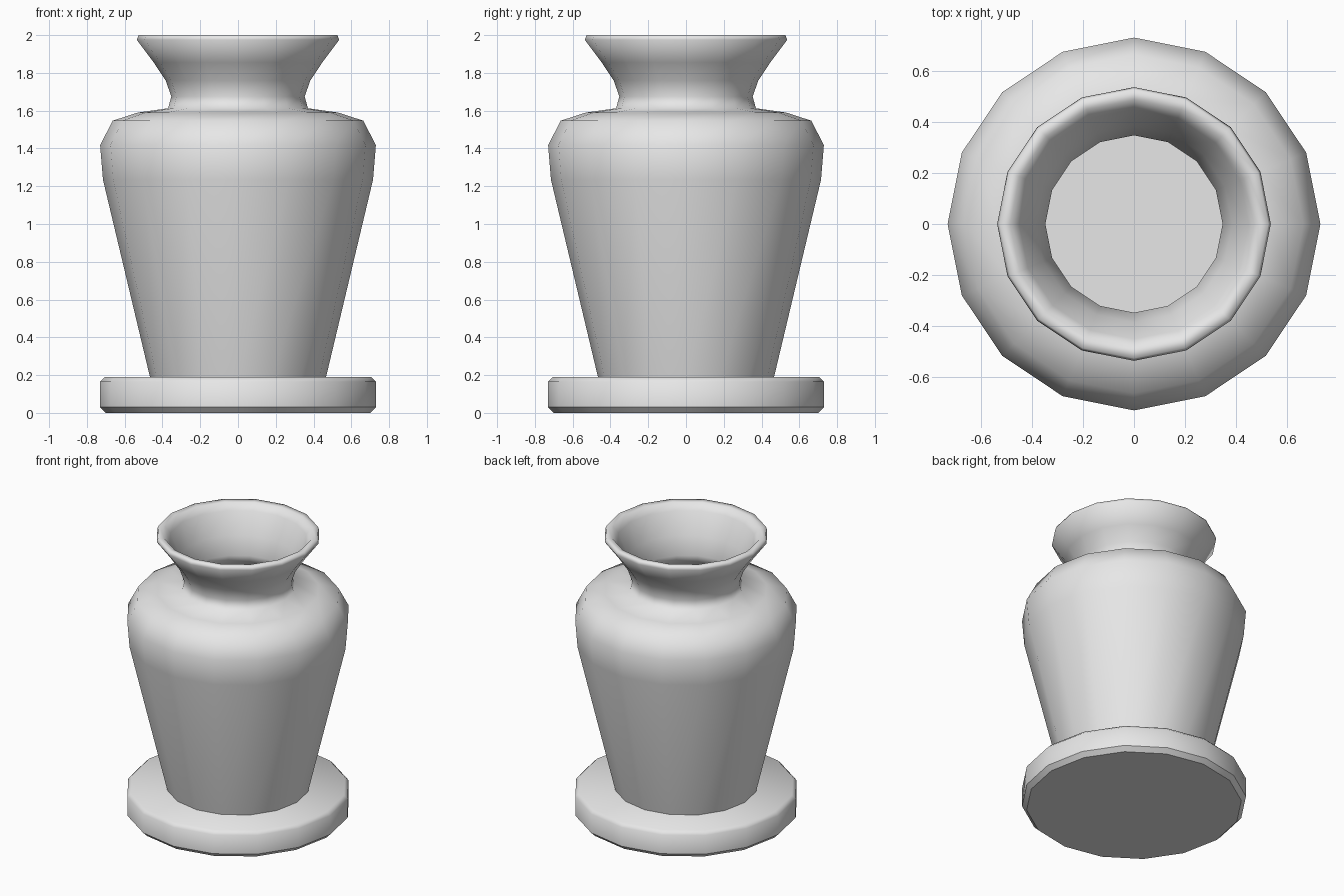
import bpy
import bmesh
from math import cos, sin, tau

cube = bpy.data.objects.get("Cube")
if cube:
    bpy.data.objects.remove(cube, do_unlink=True)

SIDES = 16

# Single clay colour
clay = bpy.data.materials.new("light grey clay")
clay.use_nodes = True
clay.diffuse_color = (0.8, 0.8, 0.8, 1)
clay.node_tree.nodes["Principled BSDF"].inputs["Base Color"].default_value = (0.8, 0.8, 0.8, 1)


def lathe(name, profile, sharp_rings=()):
    """Spin (radius, height) points around z, cap both ends, shade smooth."""
    bm = bmesh.new()
    angles = [tau * i / SIDES for i in range(SIDES)]
    rings = [[bm.verts.new((r * cos(a), r * sin(a), z)) for a in angles]
             for r, z in profile]
    for low, high in zip(rings, rings[1:]):
        for i in range(SIDES):
            j = (i + 1) % SIDES
            bm.faces.new((low[i], low[j], high[j], high[i]))
    bm.faces.new(rings[0][::-1])
    bm.faces.new(rings[-1])
    bmesh.ops.recalc_face_normals(bm, faces=bm.faces)
    for face in bm.faces:
        face.smooth = True
    for k in sharp_rings:
        ring = rings[k]
        for i in range(SIDES):
            bm.edges.get((ring[i], ring[(i + 1) % SIDES])).smooth = False
    mesh = bpy.data.meshes.new(name)
    bm.to_mesh(mesh)
    bm.free()
    mesh.materials.append(clay)
    obj = bpy.data.objects.new(name, mesh)
    bpy.context.collection.objects.link(obj)
    return obj


# Round foot plate with chamfered rims
lathe("base_plate",
      [(0.70, 0), (0.73, 0.03), (0.73, 0.165), (0.705, 0.19)],
      sharp_rings=(0, 1))

# Hollow vase: outer wall up to the lip, then the inner wall down to the floor
outer = [(0.465, 0.185), (0.715, 1.235), (0.73, 1.418), (0.663, 1.547),
         (0.53, 1.59), (0.37, 1.613), (0.353, 1.675), (0.383, 1.76),
         (0.446, 1.855), (0.536, 1.975), (0.526, 2.0)]
inner = [(0.485, 1.995), (0.45, 1.95), (0.385, 1.8), (0.347, 1.675),
         (0.36, 1.605), (0.52, 1.58), (0.65, 1.535), (0.715, 1.415),
         (0.70, 1.24), (0.455, 0.2)]
lathe("vase_body", outer + inner,
      sharp_rings=(0, len(outer) + len(inner) - 1))
